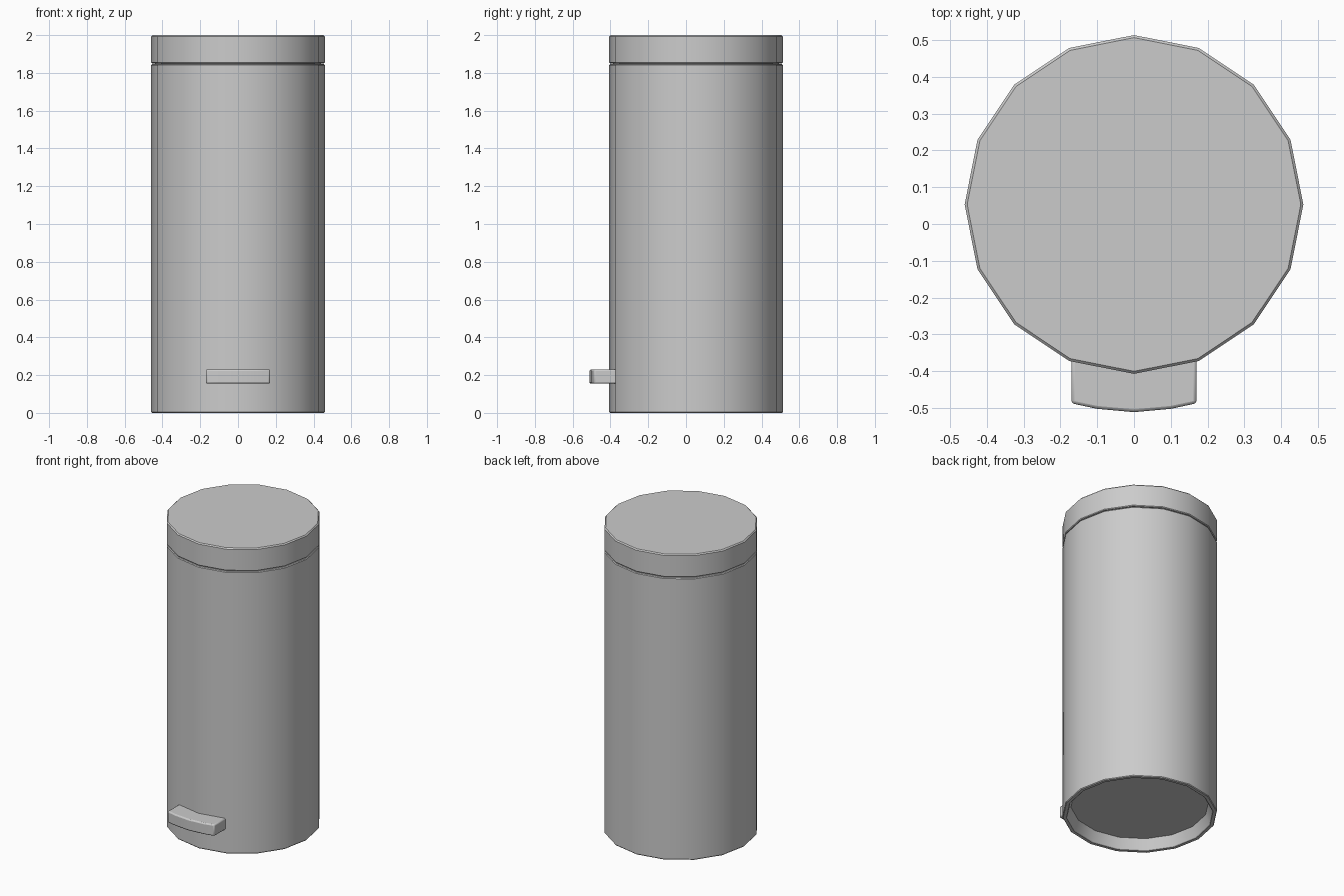
import bpy, bmesh
from math import radians, sin, cos, pi

SIDES = 16
CENTRE_Y = 0.053

if "Cube" in bpy.data.objects:
    bpy.data.objects.remove(bpy.data.objects["Cube"], do_unlink=True)

# One flat grey for the whole bin
grey = bpy.data.materials.new("grey_metal")
grey.use_nodes = True
colour = (0.6, 0.6, 0.6, 1)
grey.diffuse_color = colour
grey.node_tree.nodes["Principled BSDF"].inputs["Base Color"].default_value = colour


def finish(name, bm):
    bmesh.ops.recalc_face_normals(bm, faces=bm.faces)
    mesh = bpy.data.meshes.new(name)
    bm.to_mesh(mesh)
    bm.free()
    mesh.materials.append(grey)
    obj = bpy.data.objects.new(name, mesh)
    bpy.context.collection.objects.link(obj)
    bpy.ops.object.select_all(action="DESELECT")
    obj.select_set(True)
    bpy.context.view_layer.objects.active = obj
    bpy.ops.object.shade_smooth_by_angle(angle=radians(30))
    return obj


def lathe(name, profile):
    """Stack rings of (radius, height) and cap both ends."""
    bm = bmesh.new()
    rings = []
    for r, z in profile:
        angles = [2 * pi * i / SIDES for i in range(SIDES)]
        rings.append([bm.verts.new((r * cos(a), CENTRE_Y + r * sin(a), z)) for a in angles])
    for low, high in zip(rings, rings[1:]):
        for i in range(SIDES):
            j = (i + 1) % SIDES
            bm.faces.new((low[i], low[j], high[j], high[i]))
    bm.faces.new(rings[0])
    bm.faces.new(rings[-1])
    return finish(name, bm)


# Body with a recessed underside and a narrow neck below the lid
lathe("bin_body", [(0.41, 0.07), (0.432, 0.004), (0.437, 0), (0.456, 0), (0.46, 0.005),
                   (0.46, 1.841), (0.456, 1.846), (0.44, 1.846), (0.44, 1.86)])

# Lid with softened rims
lathe("lid", [(0.44, 1.851), (0.456, 1.851), (0.46, 1.856),
              (0.46, 1.993), (0.453, 2.0)])

# Foot pedal: bowed front edge, back buried in the body
bm = bmesh.new()
outline = [(-0.17, -0.36), (-0.17, -0.487), (-0.1, -0.502), (0, -0.511),
           (0.1, -0.502), (0.17, -0.487), (0.17, -0.36)]
base = bm.faces.new([bm.verts.new((x, y, 0.155)) for x, y in outline])
top = bmesh.ops.extrude_face_region(bm, geom=[base])["geom"]
bmesh.ops.translate(bm, vec=(0, 0, 0.075), verts=[v for v in top if isinstance(v, bmesh.types.BMVert)])
pedal = finish("foot_pedal", bm)
bevel = pedal.modifiers.new("soft_edges", "BEVEL")
bevel.width = 0.008
bevel.segments = 2
bevel.limit_method = "ANGLE"
bevel.angle_limit = radians(40)
